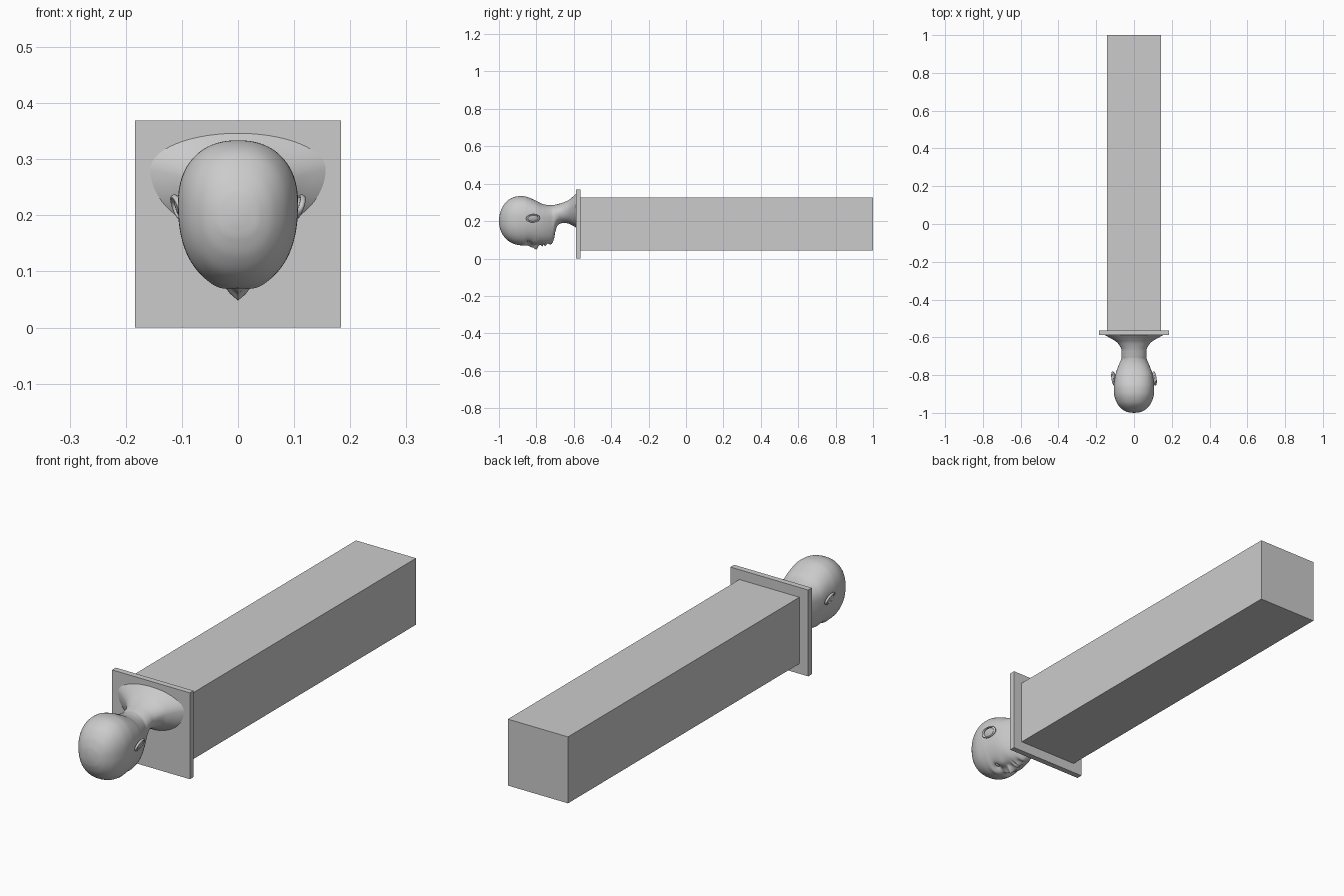
import bpy, bmesh
from math import pi, sin, cos, exp, radians

if "Cube" in bpy.data.objects:
    bpy.data.objects.remove(bpy.data.objects["Cube"])


def box(name, lo, hi):
    mid = [(a + b) / 2 for a, b in zip(lo, hi)]
    bpy.ops.mesh.primitive_cube_add(size=1, location=mid)
    ob = bpy.context.object
    ob.name = name
    ob.scale = [b - a for a, b in zip(lo, hi)]
    return ob


def catmull(p0, p1, p2, p3, t):
    return [0.5 * (2 * b + (c - a) * t + (2 * a - 5 * b + 4 * c - d) * t * t
                   + (3 * b - a - 3 * c + d) * t ** 3)
            for a, b, c, d in zip(p0, p1, p2, p3)]


# Mounting beam and plate
box("beam", (-0.142, -0.563, 0.043), (0.142, 1.0, 0.327))
box("mounting_plate", (-0.184, -0.588, 0), (0.184, -0.563, 0.369))

# Head and neck sections: y, face z, back z, half width, z of widest point
sections = [
    (-0.998, 0.178, 0.224, 0.020, 0.20),
    (-0.993, 0.156, 0.247, 0.041, 0.20),
    (-0.978, 0.124, 0.281, 0.066, 0.205),
    (-0.950, 0.094, 0.313, 0.089, 0.21),
    (-0.910, 0.075, 0.331, 0.104, 0.215),
    (-0.870, 0.070, 0.333, 0.107, 0.22),
    (-0.840, 0.074, 0.326, 0.105, 0.22),
    (-0.800, 0.074, 0.308, 0.099, 0.22),
    (-0.770, 0.074, 0.293, 0.090, 0.215),
    (-0.740, 0.076, 0.286, 0.078, 0.215),
    (-0.717, 0.084, 0.285, 0.068, 0.22),
    (-0.706, 0.105, 0.286, 0.066, 0.23),
    (-0.698, 0.145, 0.288, 0.066, 0.235),
    (-0.685, 0.178, 0.291, 0.066, 0.24),
    (-0.660, 0.190, 0.298, 0.068, 0.25),
    (-0.630, 0.187, 0.311, 0.087, 0.262),
    (-0.610, 0.178, 0.326, 0.115, 0.272),
    (-0.586, 0.165, 0.348, 0.160, 0.283),
]

# Face relief: x, y, x spread, y spread, outward height
relief = [
    (0, -0.801, 0.012, 0.012, 0.024), (0, -0.825, 0.010, 0.018, 0.014),
    (0.015, -0.796, 0.007, 0.008, 0.010),
    (0.036, -0.843, 0.017, 0.012, -0.016), (0.034, -0.868, 0.022, 0.009, 0.004),
    (0.050, -0.805, 0.018, 0.018, 0.004),
    (0, -0.769, 0.019, 0.005, 0.010), (0, -0.753, 0.017, 0.005, 0.009),
    (0, -0.761, 0.024, 0.002, -0.006), (0, -0.738, 0.020, 0.005, -0.004),
    (0, -0.720, 0.018, 0.010, 0.005),
]
SIDES, STEPS = 120, 9


def face_push(x, y):
    total = 0
    for cx, cy, sx, sy, h in relief:
        total += h * exp(-((abs(x) - cx) / sx) ** 2 - ((y - cy) / sy) ** 2)
    return total


bm = bmesh.new()
rows = []
for i in range(len(sections) - 1):
    quad = [sections[min(max(i + k, 0), len(sections) - 1)] for k in (-1, 0, 1, 2)]
    last = i == len(sections) - 2
    for s in range(STEPS + last):
        y, lo, hi, w, mid = catmull(*quad, s / STEPS)
        e = 0.88 if y < -0.76 else 1.0 - 0.12 * max(0, (-0.70 - y) / 0.06)
        row = []
        for k in range(SIDES):
            a = 2 * pi * k / SIDES
            c, n = cos(a), sin(a)
            x = w * (abs(c) ** e) * (1 if c > 0 else -1)
            r = (abs(n) ** e) * (1 if n > 0 else -1)
            z = mid + r * ((hi - mid) if r > 0 else (mid - lo))
            if r < 0:
                z -= face_push(x, y) * min(1, max(0, (-r - 0.3) / 0.3))
            row.append(bm.verts.new((x, y, z)))
        rows.append(row)
for a, b in zip(rows, rows[1:]):
    for k in range(SIDES):
        j = (k + 1) % SIDES
        bm.faces.new((a[k], a[j], b[j], b[k]))
crown = bm.verts.new((0, -1.0, 0.2))
for k in range(SIDES):
    bm.faces.new((crown, rows[0][(k + 1) % SIDES], rows[0][k]))
bm.faces.new(rows[-1])
bmesh.ops.recalc_face_normals(bm, faces=bm.faces)
mesh = bpy.data.meshes.new("head_and_neck")
bm.to_mesh(mesh)
bm.free()
head = bpy.data.objects.new("head_and_neck", mesh)
bpy.context.collection.objects.link(head)
bpy.context.view_layer.objects.active = head
head.select_set(True)
bpy.ops.object.select_all(action='DESELECT')
head.select_set(True)
bpy.ops.object.shade_smooth_by_angle(angle=radians(50))


def finish(name, scale):
    ob = bpy.context.object
    ob.name = name
    ob.scale = scale
    bpy.ops.object.shade_smooth()


# Ears (rim and inner bowl) and eyes, on both sides
for side, label in ((1, "right"), (-1, "left")):
    rot = (radians(-8), radians(90 + 20 * side), 0)
    bpy.ops.mesh.primitive_torus_add(major_radius=0.029, minor_radius=0.005,
                                     major_segments=32, minor_segments=10,
                                     location=(0.108 * side, -0.818, 0.215), rotation=rot)
    finish(label + "_ear_rim", (0.68, 1.12, 1))
    bpy.ops.mesh.primitive_uv_sphere_add(segments=24, ring_count=12, radius=1,
                                         location=(0.104 * side, -0.816, 0.213), rotation=rot)
    finish(label + "_ear_bowl", (0.02, 0.032, 0.006))
    bpy.ops.mesh.primitive_uv_sphere_add(segments=24, ring_count=12, radius=0.014,
                                         location=(0.036 * side, -0.843, 0.103))
    finish(label + "_eye", (1.15, 0.8, 1))
